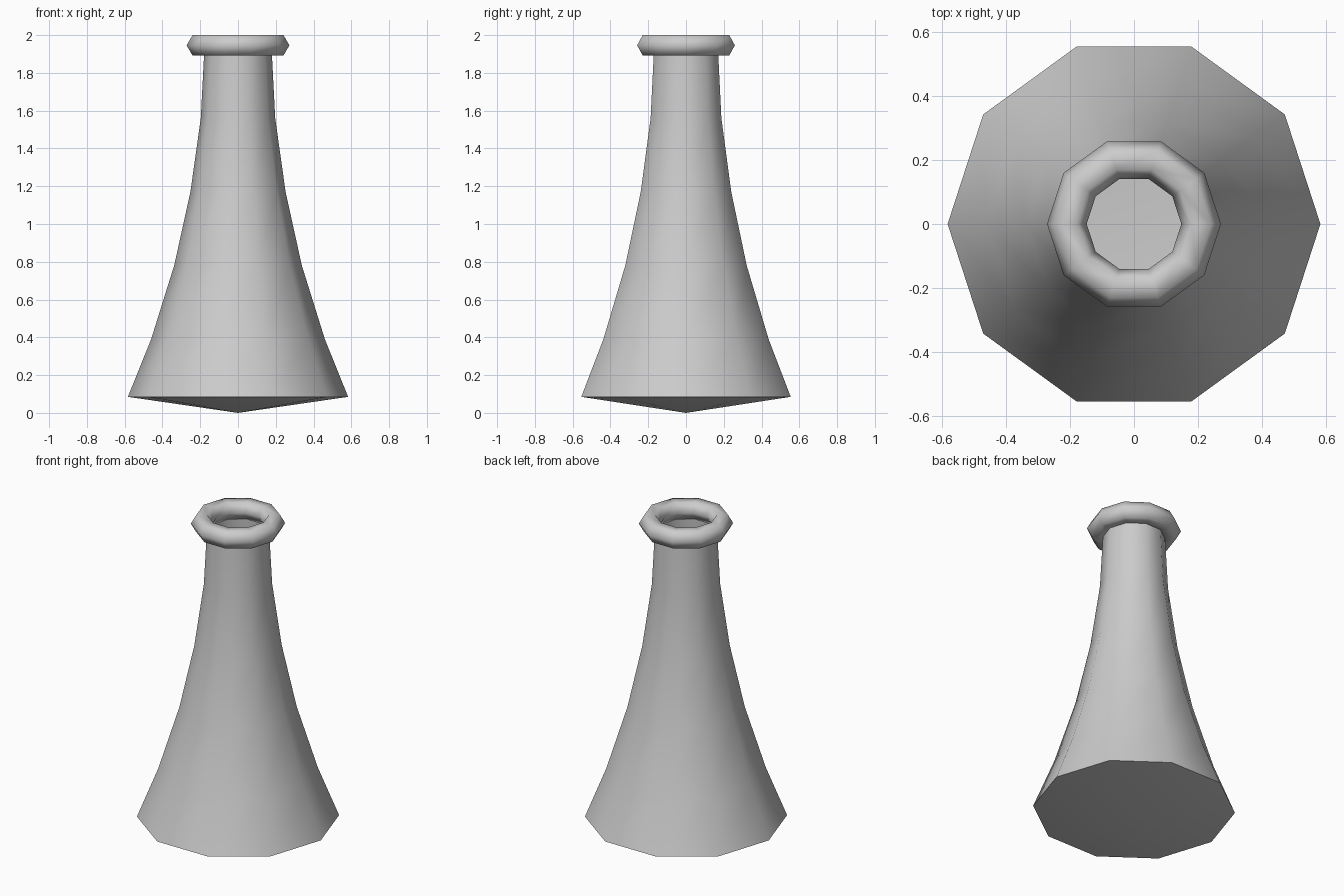
import bpy, bmesh, math

if "Cube" in bpy.data.objects:
    bpy.data.objects.remove(bpy.data.objects["Cube"])

SIDES = 10


def lathe(name, profile, closed=False, sharp_angle=None):
    """Revolve (radius, z) points around z; a zero radius makes a single pole."""
    bm = bmesh.new()
    rings = []
    for r, z in profile:
        if r == 0:
            rings.append([bm.verts.new((0, 0, z))] * SIDES)
        else:
            rings.append([bm.verts.new((r * math.cos(math.tau * i / SIDES),
                                        r * math.sin(math.tau * i / SIDES), z))
                          for i in range(SIDES)])
    pairs = list(zip(rings, rings[1:]))
    if closed:
        pairs.append((rings[-1], rings[0]))
    for low, high in pairs:
        for i in range(SIDES):
            j = (i + 1) % SIDES
            corners = dict.fromkeys((low[i], low[j], high[j], high[i]))
            bm.faces.new(list(corners))
    mesh = bpy.data.meshes.new(name)
    bm.to_mesh(mesh)
    bm.free()
    obj = bpy.data.objects.new(name, mesh)
    bpy.context.collection.objects.link(obj)
    bpy.ops.object.select_all(action='DESELECT')
    obj.select_set(True)
    bpy.context.view_layer.objects.active = obj
    if sharp_angle:
        bpy.ops.object.shade_smooth_by_angle(angle=math.radians(sharp_angle))
    else:
        bpy.ops.object.shade_smooth()
    return obj


# Open-topped flask body with a shallow pointed base
lathe("flask_body", [(0, 0), (0.583, 0.085), (0.46, 0.39), (0.338, 0.78),
                     (0.252, 1.17), (0.197, 1.56), (0.177, 1.946)],
      sharp_angle=45)

# Rounded rim: a ring with a six-sided cross-section
rim = [(0.21 + 0.062 * math.cos(math.tau * k / 6),
        1.946 + 0.062 * math.sin(math.tau * k / 6)) for k in range(6)]
lathe("flask_rim", rim, closed=True)
